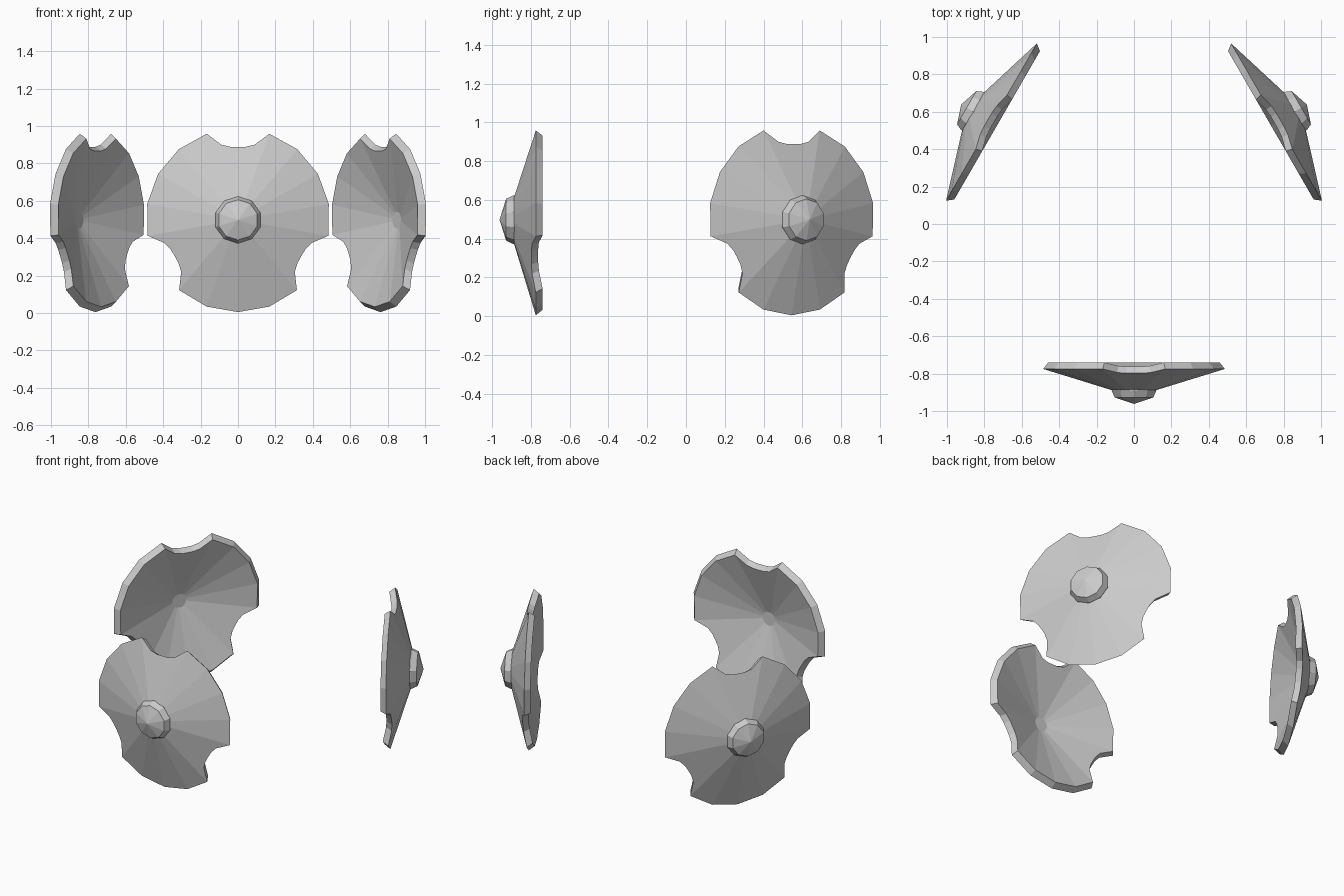
import bpy, bmesh, math
from mathutils import Matrix

if "Cube" in bpy.data.objects:
    bpy.data.objects.remove(bpy.data.objects["Cube"])

PIVOT_Y, CENTRE_Z = 0.105, 0.498      # axis the three shields stand around
RIM_Y, APEX_Y, WALL = -0.775, -0.925, 0.035

steel = bpy.data.materials.new("steel grey")
steel.diffuse_color = (0.6, 0.6, 0.6, 1)
steel.use_nodes = True
steel.node_tree.nodes["Principled BSDF"].inputs["Base Color"].default_value = steel.diffuse_color

# Outline as (angle, radius, share of the cone depth), three notches and arcs
R = 0.49
outline = []
for notch in (90, 210, 330):
    for off, r in ((-20, R), (-12.5, .412), (-6, .393), (0, .39), (6, .393), (12.5, .412), (20, R)):
        depth = r * math.cos(math.radians(off)) / (R * math.cos(math.radians(20)))
        outline.append((math.radians(notch + off), r, depth))
    for off in (40, 60, 80):
        outline.append((math.radians(notch + off), R + .003, 1.0))


def finish(bm, name, turn):
    """Turn the part to its place around the pivot and make it an object."""
    bmesh.ops.recalc_face_normals(bm, faces=bm.faces)
    bm.transform(Matrix.Translation((0, PIVOT_Y, CENTRE_Z))
                 @ Matrix.Rotation(math.radians(turn), 4, 'Z')
                 @ Matrix.Translation((0, -PIVOT_Y, 0)))
    me = bpy.data.meshes.new(name)
    bm.to_mesh(me)
    bm.free()
    me.materials.append(steel)
    ob = bpy.data.objects.new(name, me)
    bpy.context.collection.objects.link(ob)


def ring(bm, points):
    return [bm.verts.new(p) for p in points]


def fan(bm, loop, apex):
    for a, b in zip(loop, loop[1:] + loop[:1]):
        bm.faces.new((a, b, apex))


def bridge(bm, lo, hi):
    n = len(lo)
    for i in range(n):
        j = (i + 1) % n
        bm.faces.new((lo[i], lo[j], hi[j], hi[i]))


def shield_plate(name, turn):
    # Hollow shallow cone: outer skin, inner skin and bevelled rim
    bm = bmesh.new()
    loops = []
    for scale, shift in ((1, 0), (.943, WALL)):
        loop = ring(bm, [(r * scale * math.cos(a),
                          APEX_Y + shift + (RIM_Y - APEX_Y) * d,
                          r * scale * math.sin(a)) for a, r, d in outline])
        fan(bm, loop, bm.verts.new((0, APEX_Y + shift, 0)))
        loops.append(loop)
    bridge(bm, *loops)
    finish(bm, name, turn)


def shield_boss(name, turn):
    # Ten-sided boss with a low pointed cap
    bm = bmesh.new()
    loops = [ring(bm, [(r * math.sin(i * math.pi / 5), y, r * math.cos(i * math.pi / 5))
                       for i in range(10)])
             for r, y in ((.127, -.875), (.125, -.892), (.108, -.928))]
    bridge(bm, loops[0], loops[1])
    bridge(bm, loops[1], loops[2])
    fan(bm, loops[2], bm.verts.new((0, -.962, 0)))
    bm.faces.new(loops[0])
    finish(bm, name, turn)


for side, turn in (("front", 0), ("right", 120), ("left", -120)):
    shield_plate(side + "_shield_plate", turn)
    shield_boss(side + "_shield_boss", turn)
